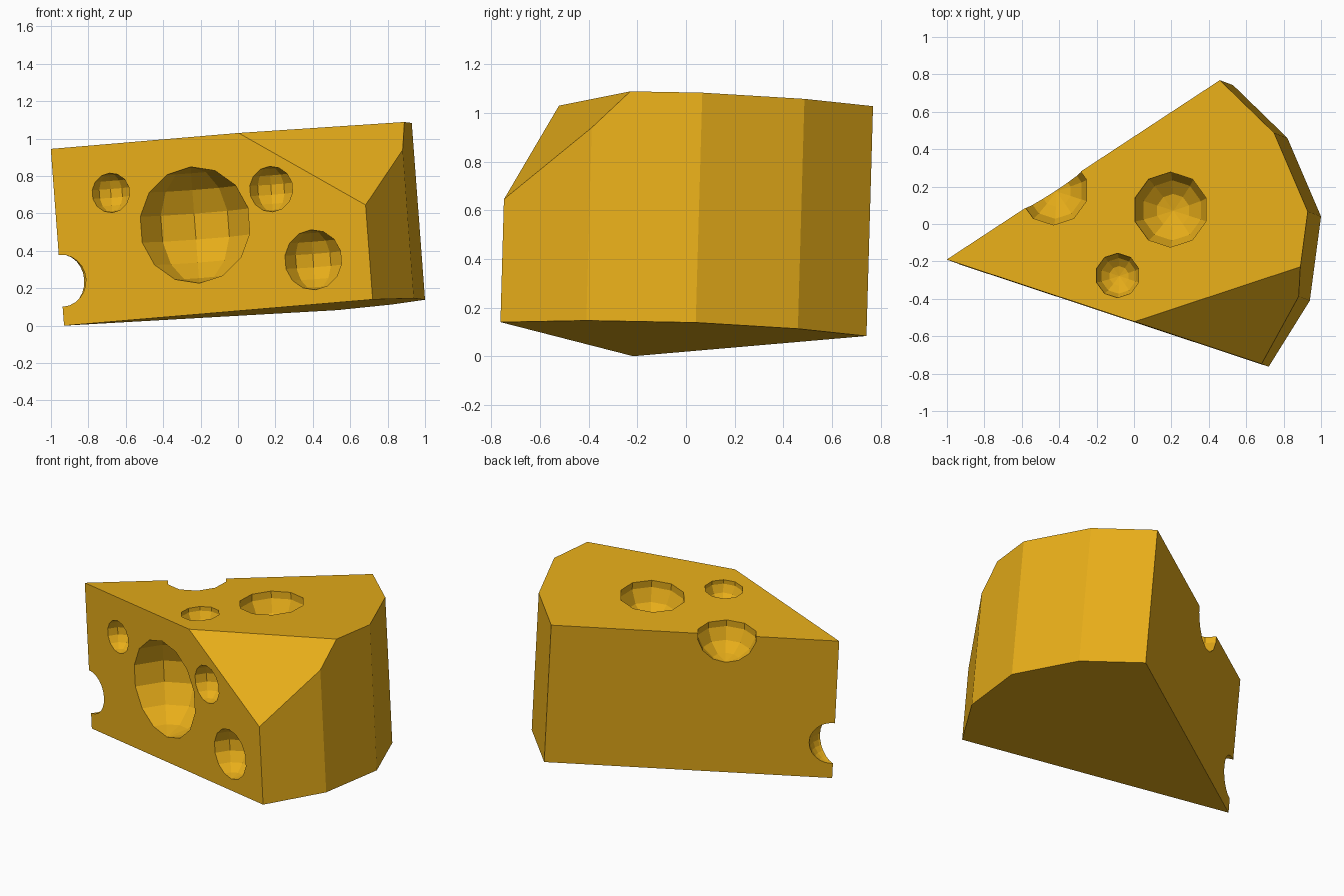
import bpy, bmesh
from mathutils import Vector, Matrix

if "Cube" in bpy.data.objects:
    bpy.data.objects.remove(bpy.data.objects["Cube"])

# Wedge: outline on a tilted base plane, extruded along the plane normal
SX, SY = 0.0755, -0.0284
axis = Vector((-0.071, 0.027, 0.945))
outline = [(-0.93, -0.217), (0.72, -0.763), (0.94, -0.41),
           (1.0, 0.04), (0.82, 0.46), (0.53, 0.742)]
base = [Vector((x, y, SX * (x + 0.93) + SY * (y + 0.217))) for x, y in outline]

bm = bmesh.new()
face = bm.faces.new([bm.verts.new(p) for p in base])
ext = bmesh.ops.extrude_face_region(bm, geom=[face], use_keep_orig=True)
bmesh.ops.translate(bm, vec=axis,
                    verts=[v for v in ext["geom"] if isinstance(v, bmesh.types.BMVert)])
bmesh.ops.recalc_face_normals(bm, faces=bm.faces[:])

# Sliced-off front right corner
a, b, c = Vector((0, -0.523, 1.03)), Vector((0.888, -0.23, 1.088)), Vector((0.69, -0.752, 0.64))
n = (b - a).cross(c - a)
if n.z < 0:
    n.negate()
cut = bmesh.ops.bisect_plane(bm, geom=bm.verts[:] + bm.edges[:] + bm.faces[:],
                             plane_co=a, plane_no=n, clear_outer=True)
bmesh.ops.holes_fill(bm, edges=[e for e in bm.edges if e.is_boundary], sides=0)
bmesh.ops.recalc_face_normals(bm, faces=bm.faces[:])
mesh = bpy.data.meshes.new("cheese_wedge")
bm.to_mesh(mesh)
bm.free()
wedge = bpy.data.objects.new("cheese_wedge", mesh)
bpy.context.collection.objects.link(wedge)

# Hole positions on the front and top faces
up = axis.normalized()
front_n = (base[1] - base[0]).cross(axis)
top0 = base[0] + axis


def on_front(x, z):
    d = Vector((x, 0, z)) - base[0]
    return Vector((x, base[0].y - (d.x * front_n.x + d.z * front_n.z) / front_n.y, z))


def on_top(x, y):
    return Vector((x, y, top0.z + SX * (x - top0.x) + SY * (y - top0.y)))


holes = [(on_front(-0.23, 0.538), 0.312, 10, 7),
         (on_front(-0.68, 0.71), 0.106, 10, 7),
         (on_front(0.177, 0.73), 0.122, 10, 7),
         (on_front(0.402, 0.352), 0.161, 10, 7),
         (on_top(0.195, 0.077), 0.206, 10, 7),
         (on_top(-0.088, -0.275), 0.122, 10, 7),
         (on_top(-0.43, 0.18), 0.19, 10, 7),
         (Vector((-0.94, -0.2, 0.24)), 0.14, 20, 12)]

# Sphere cutters, tilted with the wedge
bm = bmesh.new()
tilt = up.to_track_quat('Z', 'Y').to_matrix().to_4x4()
tilt = Vector((0, 0, 1)).rotation_difference(up).to_matrix().to_4x4()
for pos, r, seg, rings in holes:
    bmesh.ops.create_uvsphere(bm, u_segments=seg, v_segments=rings, radius=r,
                              matrix=Matrix.Translation(pos) @ tilt)
cm = bpy.data.meshes.new("hole_cutter")
bm.to_mesh(cm)
bm.free()
cutter = bpy.data.objects.new("hole_cutter", cm)
cutter.hide_render = True
bpy.context.collection.objects.link(cutter)

mod = wedge.modifiers.new("holes", 'BOOLEAN')
mod.operation = 'DIFFERENCE'
mod.solver = 'EXACT'
mod.object = cutter
bpy.context.view_layer.objects.active = wedge
bpy.ops.object.modifier_apply(modifier=mod.name)
bpy.data.objects.remove(cutter)

# Cheese colour
mat = bpy.data.materials.new("cheese")
mat.diffuse_color = (0.8, 0.42, 0.01, 1)
mat.use_nodes = True
mat.node_tree.nodes["Principled BSDF"].inputs["Base Color"].default_value = mat.diffuse_color
wedge.data.materials.clear()
wedge.data.materials.append(mat)
for p in wedge.data.polygons:
    p.material_index = 0
